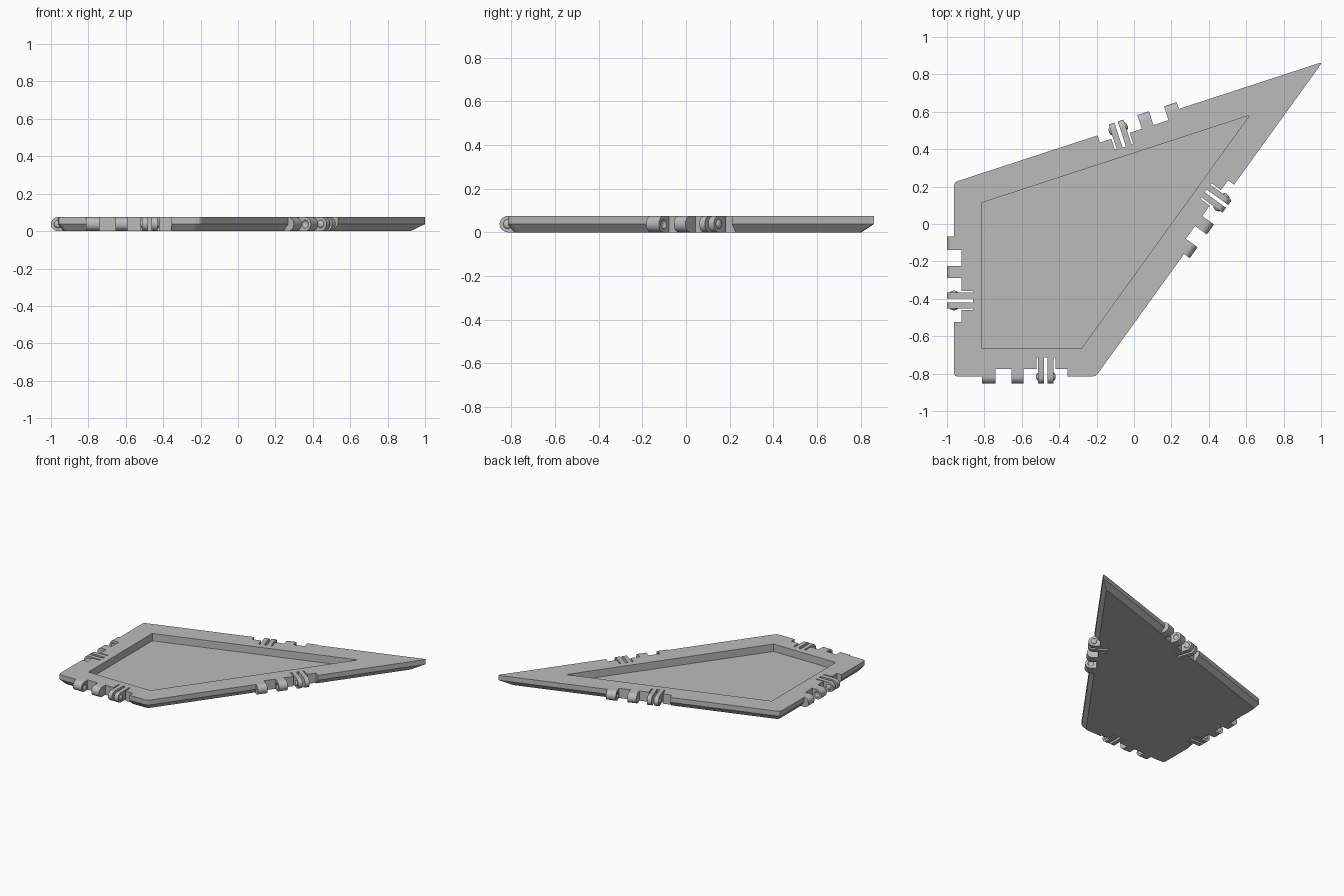
import bpy, bmesh, math
from mathutils import Vector, Matrix, geometry

if "Cube" in bpy.data.objects:
    bpy.data.objects.remove(bpy.data.objects["Cube"], do_unlink=True)

HEIGHT, R = 0.075, 0.0375      # tile thickness, hinge radius
NOTCH, SLOT = 0.04, 0.103      # depths of the hinge recess and the deep slot

grey = bpy.data.materials.new("plain_grey")
grey.use_nodes = True
grey.diffuse_color = (0.5, 0.5, 0.5, 1)
grey.node_tree.nodes["Principled BSDF"].inputs["Base Color"].default_value = (0.5, 0.5, 0.5, 1)

# Kite corners, counterclockwise
kite = [Vector(p) for p in [(-0.9625, 0.223), (-0.9625, -0.816), (-0.205, -0.816), (1.008, 0.866)]]


def inset(poly, d):
    """Move every side of a polygon inward by d."""
    lines = []
    for a, b in zip(poly, poly[1:] + poly[:1]):
        t = (b - a).normalized()
        n = Vector((-t.y, t.x)) * d
        lines.append((a + n, b + n))
    out = []
    for i in range(len(lines)):
        (a, b), (c, e) = lines[i - 1], lines[i]
        u, v, w = b - a, e - c, c - a
        out.append(a + u * (w.cross(v) / u.cross(v)))
    return out


def rounded(poly, t=0.02):
    """Trim the corners with a short three-point curve."""
    out = []
    for i, p in enumerate(poly):
        a = p + (poly[i - 1] - p).normalized() * t
        b = p + (poly[(i + 1) % len(poly)] - p).normalized() * t
        out += [a, (a + b + p * 2) / 4, b]
    return out


def loft(bm, rings):
    """Closed solid through rings of 3D points."""
    loops = [[bm.verts.new(p) for p in ring] for ring in rings]
    faces = [bm.faces.new(loops[0][::-1]), bm.faces.new(loops[-1])]
    for lo, hi in zip(loops, loops[1:]):
        for i in range(len(lo)):
            j = (i + 1) % len(lo)
            faces.append(bm.faces.new((lo[i], lo[j], hi[j], hi[i])))
    bmesh.ops.recalc_face_normals(bm, faces=faces)


def at_z(poly, z):
    return [Vector((p[0], p[1], z)) for p in poly]


def make(name, bm):
    mesh = bpy.data.meshes.new(name)
    bm.to_mesh(mesh)
    bm.free()
    mesh.materials.append(grey)
    obj = bpy.data.objects.new(name, mesh)
    bpy.context.collection.objects.link(obj)
    return obj


def activate(obj):
    bpy.ops.object.select_all(action='DESELECT')
    obj.select_set(True)
    bpy.context.view_layer.objects.active = obj


def carve(obj, cutter):
    mod = obj.modifiers.new("carve", 'BOOLEAN')
    mod.operation, mod.solver, mod.object = 'DIFFERENCE', 'EXACT', cutter
    activate(obj)
    bpy.ops.object.modifier_apply(modifier=mod.name)
    bpy.data.objects.remove(cutter, do_unlink=True)


def tab(bm, x0, x1, depth):
    """Round-nosed hinge tab: x along the edge, y inward."""
    nose = [(-R * math.sin(a), R + R * math.cos(a))
            for a in (math.pi * k / 16 for k in range(17))]
    profile = [(depth, HEIGHT)] + nose + [(depth, 0)]
    loft(bm, [[Vector((x, y, z)) for y, z in profile] for x in (x0, x1)])


def knob(bm, x):
    """Flattened ball on the hinge axis."""
    m = Matrix.Translation((x, 0, R)) @ Matrix.Diagonal((0.011, 0.021, 0.021, 1))
    m = m @ Matrix.Rotation(math.pi / 2, 4, 'Y')
    bmesh.ops.create_uvsphere(bm, u_segments=24, v_segments=12, radius=1, matrix=m)


# Hinge frame for each side, centred on the side's midpoint
frames = []
for a, b in zip(kite, kite[1:] + kite[:1]):
    d = b - a
    frames.append(Matrix.Translation(((a + b) / 2).to_3d())
                  @ Matrix.Rotation(math.atan2(d.y, d.x), 4, 'Z'))

# Tile body with a chamfered lower rim
bm = bmesh.new()
outer = rounded(kite)
loft(bm, [at_z(rounded(inset(kite, 0.03)), 0), at_z(outer, R), at_z(outer, HEIGHT)])
body = make("tile_body", bm)

# Shallow pocket and hinge recesses
bm = bmesh.new()
loft(bm, [at_z(inset(kite, 0.15), 0.018), at_z(inset(kite, 0.15), 0.2)])
W, S0, S1 = 0.2285, 0.062, 0.164
recess = [(-W, -0.1), (W, -0.1), (W, NOTCH), (S1, NOTCH), (S1, SLOT),
          (S0, SLOT), (S0, NOTCH), (-W, NOTCH)]
for frame in frames:
    loft(bm, [[frame @ p for p in at_z(recess, z)] for z in (-0.1, 0.2)])
carve(body, make("cutter", bm))

# Socket knuckles with dimples on their facing ends
bm = bmesh.new()
tab(bm, -W, -0.157, NOTCH)
tab(bm, -0.0725, -0.007, NOTCH)
knuckles = make("hinge_knuckles", bm)
bm = bmesh.new()
knob(bm, -0.157)
knob(bm, -0.0725)
carve(knuckles, make("cutter", bm))

# Thin spring clips with outward knobs
bm = bmesh.new()
tab(bm, 0.071, 0.103, SLOT)
tab(bm, 0.122, 0.154, SLOT)
knob(bm, 0.071)
knob(bm, 0.154)
clips = make("hinge_clips", bm)

# Repeat the hinge on every side
for part in (knuckles, clips):
    activate(part)
    bpy.ops.object.shade_smooth_by_angle(angle=math.radians(35))
    base = part.name
    for side, frame in zip(("right", "front", "left", "back"), frames):
        obj = part if side == "right" else part.copy()
        if obj is not part:
            bpy.context.collection.objects.link(obj)
        obj.name = base + "_" + side
        obj.matrix_world = frame
